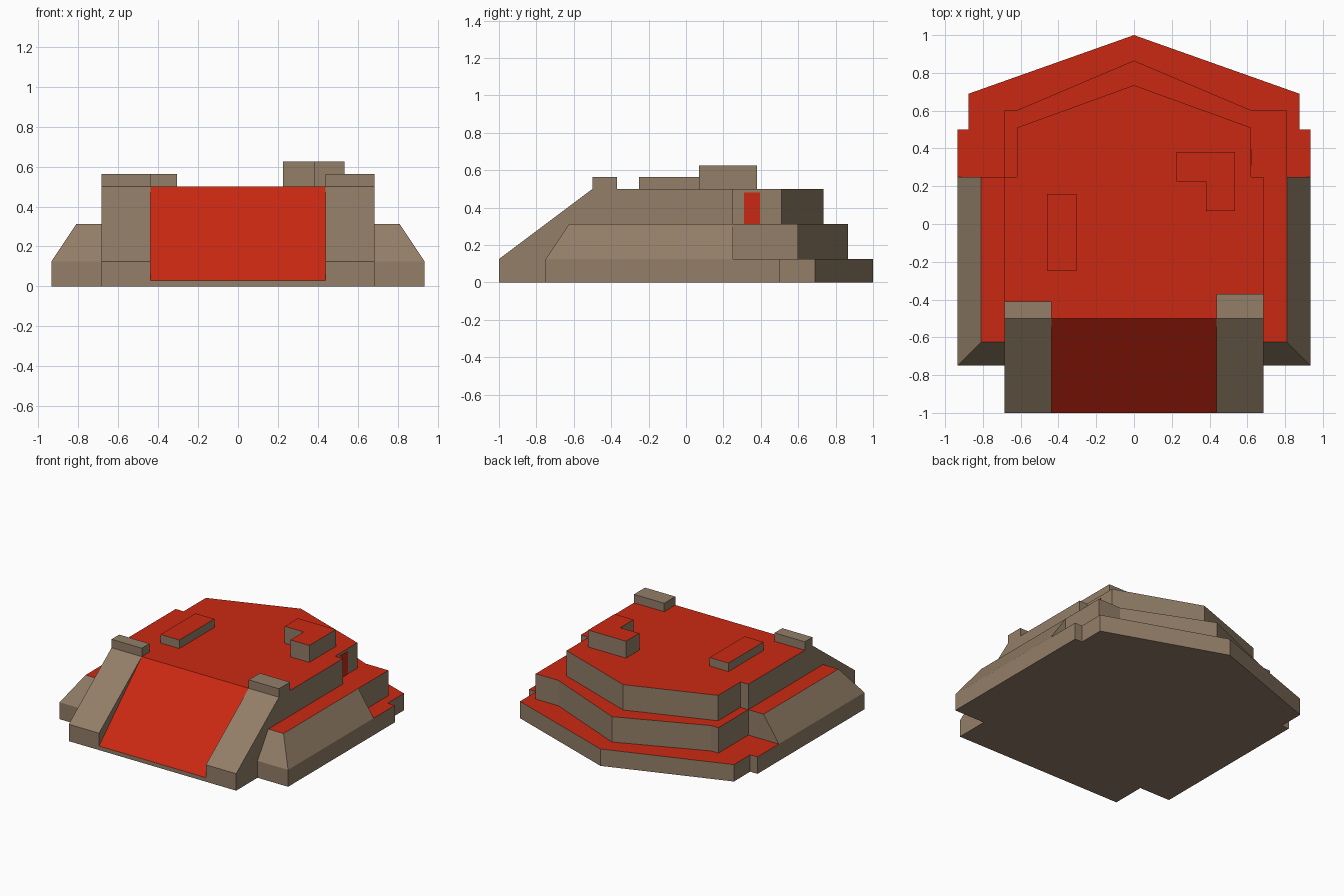
import bpy
import bmesh

if "Cube" in bpy.data.objects:
    bpy.data.objects.remove(bpy.data.objects["Cube"])


def material(name, rgb):
    m = bpy.data.materials.new(name)
    m.diffuse_color = (*rgb, 1)
    m.use_nodes = True
    m.node_tree.nodes["Principled BSDF"].inputs["Base Color"].default_value = m.diffuse_color
    return m


STONE = material("tan stone", (0.287, 0.209, 0.137))
RED = material("red floor", (0.60, 0.0215, 0.006))


def prism(name, lower, upper, red=lambda n: n.z > 0.99):
    """Solid between two matching outlines; faces passing the rule are red."""
    bm = bmesh.new()
    a = [bm.verts.new(p) for p in lower]
    b = [bm.verts.new(p) for p in upper]
    n = len(a)
    bm.faces.new(a[::-1])
    bm.faces.new(b)
    for i in range(n):
        j = (i + 1) % n
        bm.faces.new((a[i], a[j], b[j], b[i]))
    bmesh.ops.recalc_face_normals(bm, faces=bm.faces)
    for f in bm.faces:
        f.material_index = 1 if red(f.normal) else 0
    me = bpy.data.meshes.new(name)
    bm.to_mesh(me)
    bm.free()
    me.materials.append(STONE)
    me.materials.append(RED)
    ob = bpy.data.objects.new(name, me)
    bpy.context.collection.objects.link(ob)
    return ob


def plan(name, pts, z0, z1, **kw):
    return prism(name, [(x, y, z0) for x, y in pts], [(x, y, z1) for x, y in pts], **kw)


def profile(name, pts, x0, x1, **kw):
    return prism(name, [(x0, y, z) for y, z in pts], [(x1, y, z) for y, z in pts], **kw)


def rect(x0, x1, y0, y1):
    return [(x0, y0), (x1, y0), (x1, y1), (x0, y1)]


def mirrored(half):
    return half + [(-x, y) for x, y in reversed(half) if x != 0]


def never(n):
    return False


# Three stacked terraces with pointed backs
plan("base_terrace", mirrored([(0.935, -0.75), (0.935, 0.5), (0.875, 0.5),
                               (0.875, 0.69), (0, 1)]), 0, 0.125)
plan("middle_terrace", [(0.81, 0.25), (0.81, 0.6), (0.625, 0.6), (0, 0.865),
                        (-0.625, 0.6), (-0.685, 0.6), (-0.685, 0.25)], 0.125, 0.3125)
plan("top_terrace", mirrored([(0.685, -0.5), (0.685, 0.25), (0.62, 0.25),
                              (0.62, 0.51), (0, 0.735)]), 0.125, 0.5)

# Front ramp
profile("ramp", [(-0.5, 0), (-1, 0), (-1, 0.03), (-0.5, 0.5)], -0.4375, 0.4375,
        red=lambda n: n.z > 0.3)

for side, s, post_back in (("left", -1, -0.41), ("right", 1, -0.37)):
    # Sloping wall beside the ramp, with a post at its head
    profile(side + "_ramp_wall", [(-0.5, 0), (-1, 0), (-1, 0.125), (-0.5, 0.5)],
            s * 0.4375, s * 0.685, red=never)
    plan(side + "_post", rect(s * 0.4375, s * 0.685, -0.5, post_back), 0.5, 0.5625, red=never)
    # Side bank with bevelled front and outer faces
    prism(side + "_bank",
          [(x, y, 0.125) for x, y in rect(s * 0.66, s * 0.935, -0.75, 0.25)],
          [(x, y, 0.3125) for x, y in rect(s * 0.66, s * 0.81, -0.625, 0.25)])

# Raised blocks on the top terrace
plan("low_block", rect(-0.46, -0.305, -0.25, 0.16), 0.5, 0.5625)
plan("corner_block", [(0.225, 0.38), (0.225, 0.225), (0.38, 0.225), (0.38, 0.07),
                      (0.535, 0.07), (0.535, 0.38)], 0.5, 0.625)

# Red doorway panel in the right wall
plan("doorway_panel", rect(0.615, 0.623, 0.31, 0.395), 0.3125, 0.48, red=lambda n: True)
